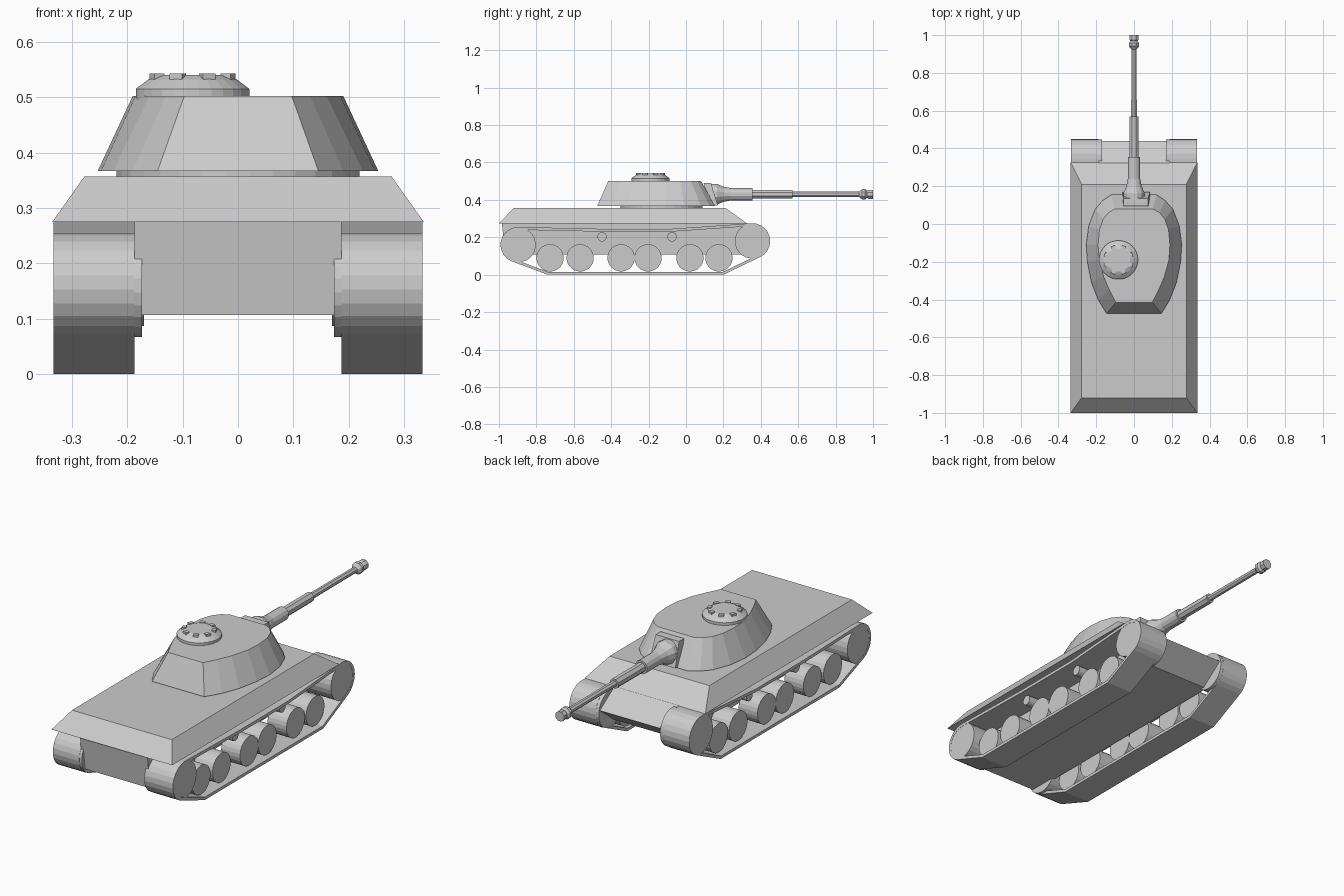
import bpy, bmesh
from math import sin, cos, pi, radians
from mathutils import Vector

if "Cube" in bpy.data.objects:
    bpy.data.objects.remove(bpy.data.objects["Cube"])


def loft(name, rings, mirror=False, closed=False):
    """Skin a list of equal-length rings; cap the ends or close into a loop."""
    bm = bmesh.new()
    vs = [[bm.verts.new(p) for p in r] for r in rings]
    n = len(vs[0])
    pairs = list(zip(vs, vs[1:])) + ([(vs[-1], vs[0])] if closed else [])
    for a, b in pairs:
        for i in range(n):
            j = (i + 1) % n
            bm.faces.new((a[i], a[j], b[j], b[i]))
    if not closed:
        bm.faces.new(vs[0])
        bm.faces.new(vs[-1])
    bmesh.ops.recalc_face_normals(bm, faces=bm.faces)
    me = bpy.data.meshes.new(name)
    bm.to_mesh(me)
    bm.free()
    ob = bpy.data.objects.new(name, me)
    bpy.context.collection.objects.link(ob)
    if mirror:
        ob.modifiers.new("mirror", 'MIRROR')
    return ob


def lathe(name, axis, center, profile, n=24, mirror=False):
    """Revolve (position along axis, radius) pairs round an x, y or z axis."""
    rings = []
    for t, r in profile:
        ring = []
        for i in range(n):
            a = 2 * pi * (i + 0.5) / n
            u, v = r * cos(a), r * sin(a)
            off = {'x': (t, u, v), 'y': (u, t, v), 'z': (u, v, t)}[axis]
            ring.append(Vector(center) + Vector(off))
        rings.append(ring)
    return loft(name, rings, mirror)


def rect(x, y0, y1, z):
    return [(-x, y0, z), (x, y0, z), (x, y1, z), (-x, y1, z)]


def arc(cy, cz, r, a0, a1, n):
    return [Vector((cy + r * cos(radians(a0 + (a1 - a0) * i / n)),
                    cz + r * sin(radians(a0 + (a1 - a0) * i / n)))) for i in range(n + 1)]


# Hull: flared upper deck and lower tub
loft("upper_hull", [rect(0.335, -1.0, 0.325, 0.275), rect(0.277, -0.92, 0.21, 0.357)])
tub = [(-0.985, 0.276), (-0.965, 0.107), (0.32, 0.107), (0.44, 0.2), (0.325, 0.276)]
loft("lower_hull", [[(x, y, z) for y, z in tub] for x in (-0.187, 0.187)])

# Tracks: outer loop and an inset inner loop
outer = (arc(-0.897, 0.16, 0.095, 92, 246, 10) + [Vector((-0.74, 0)), Vector((0.2, 0))]
         + arc(0.355, 0.18, 0.095, -64, 95, 10)
         + [Vector((-0.08, 0.245)), Vector((-0.45, 0.245))])
rings = []
for i, p in enumerate(outer):
    a = (p - outer[i - 1]).normalized()
    b = (outer[(i + 1) % len(outer)] - p).normalized()
    m = Vector((-(a.y + b.y), a.x + b.x)).normalized()
    q = p + m * 0.015
    rings.append([(0.187, *p), (0.333, *p), (0.333, *q), (0.187, *q)])
loft("track", rings, mirror=True, closed=True)

# Running gear
lathe("rear_idler", 'x', (0, -0.897, 0.16), [(0.173, 0.094), (0.332, 0.094)], 24, True)
lathe("drive_sprocket", 'x', (0, 0.355, 0.18), [(0.17, 0.094), (0.332, 0.094)], 24, True)
for y in (-0.727, -0.566, -0.347, -0.203, 0.021, 0.176):
    lathe("road_wheel", 'x', (0, y, 0.09), [(0.2, 0.073), (0.305, 0.073)], 24, True)
for y in (-0.449, -0.075):
    lathe("return_roller", 'x', (0, y, 0.202), [(0.18, 0.025), (0.3, 0.025)], 16, True)

# Turret: curved plan, sloping walls
low = [(.145, -.475), (.19, -.4), (.225, -.31), (.247, -.2), (.253, -.11),
       (.24, -.01), (.205, .08), (.165, .125), (.12, .155)]
top = [(.097, -.415), (.13, -.35), (.16, -.28), (.185, -.19), (.19, -.11),
       (.183, -.03), (.163, .025), (.135, .06), (.1, .08)]


def plan(pts, z):
    return [(x, y, z) for x, y in pts] + [(-x, y, z) for x, y in reversed(pts)]


loft("turret", [plan(low, 0.367), plan(top, 0.502)])
lathe("turret_ring", 'z', (0, -0.13, 0), [(0.35, 0.22), (0.37, 0.22)], 32)

# Commander's cupola with a ring of vision blocks
cx, cy = -0.082, -0.19
lathe("cupola", 'z', (cx, cy, 0),
      [(0.495, 0.103), (0.515, 0.103), (0.532, 0.08), (0.54, 0.062)], 28)
for k in range(8):
    a = 2 * pi * (k + 0.5) / 8
    r, t = Vector((cos(a), sin(a))), Vector((-sin(a), cos(a)))
    base = [Vector((cx, cy)) + r * u + t * v
            for u, v in ((.06, -.012), (.079, -.012), (.079, .012), (.06, .012))]
    loft("vision_block", [[(*p, z) for p in base] for z in (0.525, 0.543)])

# Gun mantlet: tilted plate flowing into a round collar
plate = [(-.06, .37), (.085, .37), (.075, .49), (-.055, .49)]
loft("mantlet_plate", [[(x, y - (z - .37) * 0.3, z) for x, z in plate] for y in (0.13, 0.17)])
lathe("mantlet_collar", 'y', (0, 0, 0.43),
      [(0.1, 0.058), (0.165, 0.058), (0.2, 0.042), (0.24, 0.034), (0.355, 0.034)], 12)

# Stepped barrel and muzzle brake
lathe("barrel", 'y', (0, 0, 0.43),
      [(0.34, 0.025), (0.57, 0.025), (0.57, 0.016), (0.94, 0.015)], 8)
lathe("muzzle_brake", 'y', (0, 0, 0.43),
      [(0.925, 0.015), (0.942, 0.03), (0.958, 0.03), (0.968, 0.02), (0.976, 0.026), (1.0, 0.026)], 8)
